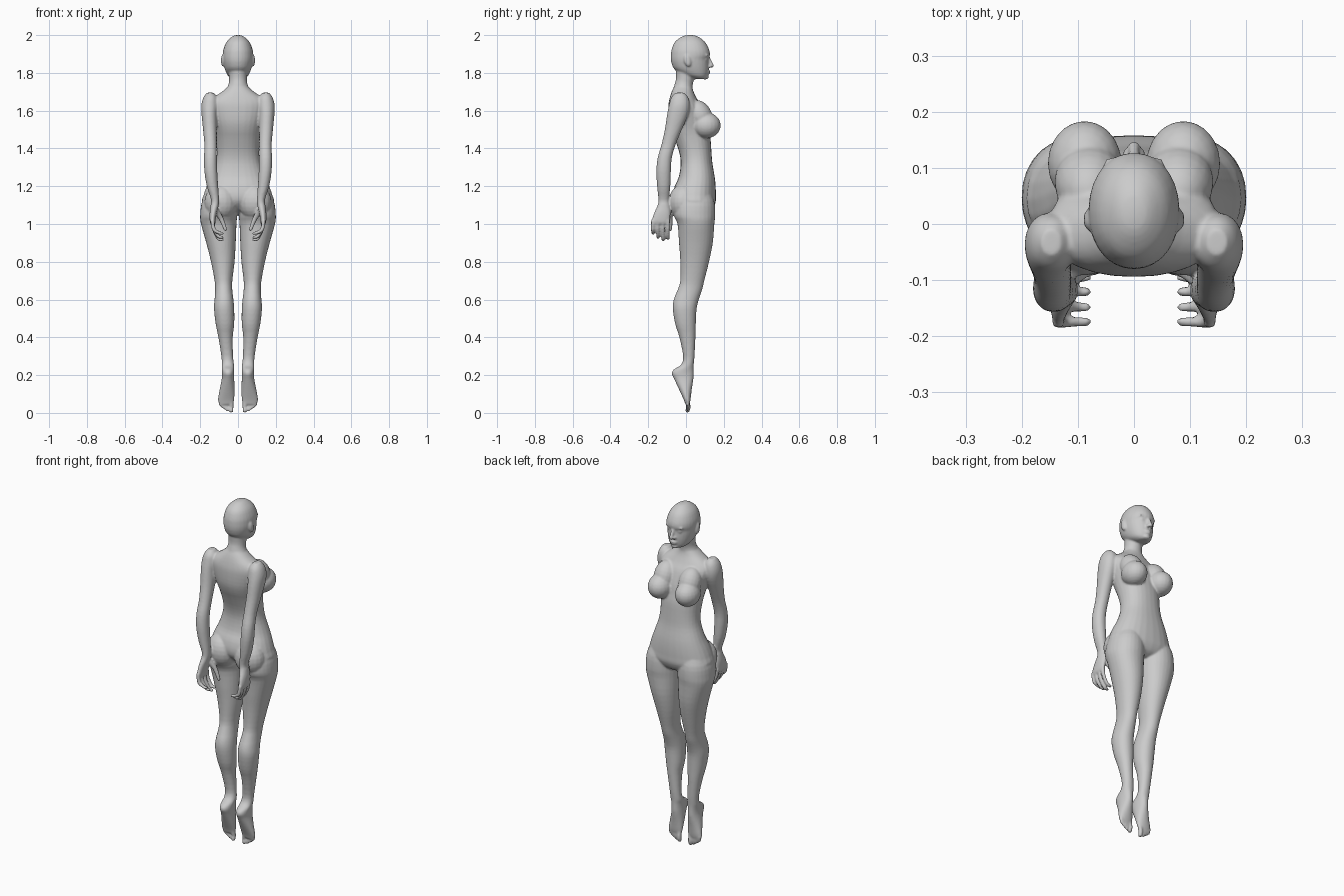
import bpy, bmesh, math
from mathutils import Vector, Matrix

bm = bmesh.new()


def skin(rings):
    """Closed surface through rings of points."""
    rings = [[bm.verts.new(p) for p in ring] for ring in rings]
    n = len(rings[0])
    for a, b in zip(rings, rings[1:]):
        for k in range(n):
            j = (k + 1) % n
            bm.faces.new((a[k], a[j], b[j], b[k]))
    bm.faces.new(rings[0][::-1])
    bm.faces.new(rings[-1])


def catmull(a, b, c, d, t):
    return [0.5 * (2 * q + (r - p) * t + (2 * p - 5 * q + 4 * r - s) * t * t
                   + (3 * q - p - 3 * r + s) * t ** 3) for p, q, r, s in zip(a, b, c, d)]


def loft(rows, power=2.0, sides=(1,)):
    """Smooth skin through horizontal rings (z, x_min, x_max, y_min, y_max)."""
    fine = []
    for i in range(len(rows) - 1):
        a, d = rows[max(i - 1, 0)], rows[min(i + 2, len(rows) - 1)]
        fine += [catmull(a, rows[i], rows[i + 1], d, k / 3) for k in range(3)]
    fine.append(rows[-1])
    unit = []
    for k in range(28):
        c, n = math.cos(2 * math.pi * k / 28), math.sin(2 * math.pi * k / 28)
        unit.append((math.copysign(abs(c) ** (2 / power), c),
                     math.copysign(abs(n) ** (2 / power), n)))
    for s in sides:
        skin([[(s * ((x0 + x1) / 2 + u * (x1 - x0) / 2),
                (y0 + y1) / 2 + v * (y1 - y0) / 2, z) for u, v in unit]
              for z, x0, x1, y0, y1 in fine])


def blob(center, radii, sides=(1, -1), tilt=0.0):
    """Ellipsoid, mirrored to the listed sides, tilted about x."""
    for s in sides:
        m = (Matrix.Translation((s * center[0], center[1], center[2]))
             @ Matrix.Rotation(tilt, 4, 'X') @ Matrix.Diagonal((*radii, 1)))
        lat = [math.pi * (i + .15) / 12.3 for i in range(13)]
        skin([[m @ Vector((math.sin(t) * math.cos(k * math.pi / 10),
                           math.sin(t) * math.sin(k * math.pi / 10), math.cos(t)))
               for k in range(20)] for t in lat])


def digit(points, r0, r1, sides=(1, -1)):
    """Tapered round-ended tube along a bent path."""
    pts = [Vector(p) for p in points]
    path = []
    for i in range(len(pts) - 1):
        a, d = pts[max(i - 1, 0)], pts[min(i + 2, len(pts) - 1)]
        path += [Vector(catmull(a, pts[i], pts[i + 1], d, k / 3)) for k in range(3)]
    path.append(pts[-1])
    n = len(path) - 1
    rings = []
    for i, p in enumerate(path):
        t = (path[min(i + 1, n)] - path[max(i - 1, 0)]).normalized()
        u = t.cross(Vector((0, 1, 0))).normalized()
        v = t.cross(u)
        r = r0 + (r1 - r0) * i / n
        steps = [(0, 1)] if i < n else [(0, 1), (.5, .87), (.87, .5), (.98, .15)]
        for along, wide in steps:
            rings.append([p + t * r * along + (u * math.cos(k * math.pi / 5)
                          + v * math.sin(k * math.pi / 5)) * r * wide for k in range(10)])
    for s in sides:
        skin([[(s * q.x, q.y, q.z) for q in ring] for ring in rings])


def centred(rows):
    return [(z, -w, w, y0, y1) for z, w, y0, y1 in rows]


# Torso
loft(centred([
    (1.73, .05, -.062, .033), (1.70, .085, -.076, .04), (1.66, .14, -.088, .06),
    (1.62, .152, -.094, .085), (1.55, .135, -.092, .11), (1.50, .122, -.08, .12),
    (1.45, .115, -.06, .13), (1.38, .112, -.036, .135), (1.32, .12, -.028, .14),
    (1.25, .145, -.038, .152), (1.20, .166, -.06, .157), (1.15, .183, -.07, .158),
    (1.11, .19, -.06, .156), (1.07, .13, -.02, .135), (1.05, .05, .02, .10)]), 2.25)

# Neck and head
loft(centred([(1.86, .05, -.06, .05), (1.78, .047, -.052, .045),
              (1.74, .05, -.06, .036), (1.69, .075, -.075, .035)]))
loft(centred([
    (2.0, .008, .01, .03), (1.993, .03, -.02, .062), (1.965, .06, -.058, .1),
    (1.925, .077, -.076, .122), (1.895, .081, -.08, .127), (1.873, .08, -.08, .119),
    (1.85, .077, -.076, .12), (1.82, .07, -.062, .12), (1.79, .057, -.02, .115),
    (1.775, .042, .02, .108), (1.767, .025, .05, .1)]), 2.1)

# Face and ears
digit([(0, .117, 1.885), (0, .138, 1.838)], .008, .011, (1,))
blob((.012, .125, 1.834), (.009, .011, .008))
blob((.031, .102, 1.872), (.016, .014, .010))
blob((.03, .108, 1.893), (.026, .012, .007))
blob((0, .115, 1.808), (.023, .013, .006), (1,))
blob((0, .113, 1.797), (.02, .014, .007), (1,))
blob((0, .103, 1.778), (.022, .018, .013), (1,))
blob((.081, .008, 1.865), (.009, .018, .033), tilt=.2)

# Chest and seat volumes
blob((.088, .108, 1.522), (.066, .076, .068))
blob((.08, .075, 1.575), (.062, .062, .085), tilt=.45)
blob((.09, -.015, 1.115), (.088, .077, .095))

# Shoulder, arm and palm
loft([
    (1.695, .13, .165, -.055, -.01), (1.67, .11, .183, -.078, .012),
    (1.63, .105, .194, -.09, .02), (1.58, .11, .193, -.10, .012),
    (1.50, .112, .185, -.112, -.022), (1.42, .112, .178, -.13, -.055),
    (1.35, .112, .18, -.15, -.075), (1.28, .11, .178, -.157, -.08),
    (1.20, .105, .165, -.153, -.083), (1.13, .10, .143, -.146, -.09),
    (1.10, .102, .145, -.15, -.087), (1.06, .112, .15, -.168, -.082),
    (1.02, .119, .15, -.181, -.085), (1.0, .12, .146, -.178, -.088)], 2.1, (1, -1))

# Fingers and thumb
for y, tip in ((-.174, .94), (-.148, .92), (-.121, .907), (-.095, .915)):
    digit([(.136, y, 1.02), (.128, y - .002, .972), (.104, y, tip + .015),
           (.084, y, tip + .010)], .0115, .0085)
digit([(.118, -.1, 1.07), (.09, -.084, 1.03), (.066, -.082, .97)], .018, .009)

# Leg and foot
loft([
    (1.20, .02, .15, -.02, .12), (1.12, .005, .19, -.055, .15),
    (1.05, .004, .2, -.065, .155), (1.0, .008, .196, -.045, .15),
    (.90, .012, .168, -.037, .142), (.80, .018, .143, -.03, .122),
    (.70, .03, .124, -.03, .097), (.65, .03, .121, -.045, .085),
    (.60, .024, .124, -.065, .068), (.55, .02, .127, -.07, .056),
    (.47, .02, .118, -.057, .052), (.40, .028, .104, -.035, .05),
    (.30, .026, .088, -.015, .045), (.255, .021, .086, -.026, .041),
    (.232, .02, .086, -.062, .04), (.21, .02, .085, -.076, .04),
    (.18, .02, .086, -.063, .039), (.12, .018, .098, -.035, .03),
    (.07, .02, .106, -.012, .024), (.045, .026, .10, -.003, .018)], 2.1, (1, -1))

# Toes
for x, r, tip in ((.036, .013, 0), (.056, .009, .008), (.07, .0085, .016),
                  (.083, .008, .025), (.095, .008, .036)):
    digit([(x, .006, .07), (x, .012, tip + .03), (x, .008, tip + r - .001)], r, r * .9)

# Fuse all volumes into one soft skin
bmesh.ops.recalc_face_normals(bm, faces=bm.faces)
mesh = bpy.data.meshes.new("body")
bm.to_mesh(mesh)
bm.free()
body = bpy.data.objects.new("body", mesh)
bpy.context.collection.objects.link(body)
fuse = body.modifiers.new("fuse", 'REMESH')
fuse.mode = 'VOXEL'
fuse.voxel_size = .0055
fuse.use_smooth_shade = True
soft = body.modifiers.new("soften", 'SMOOTH')
soft.factor = .5
soft.iterations = 4
